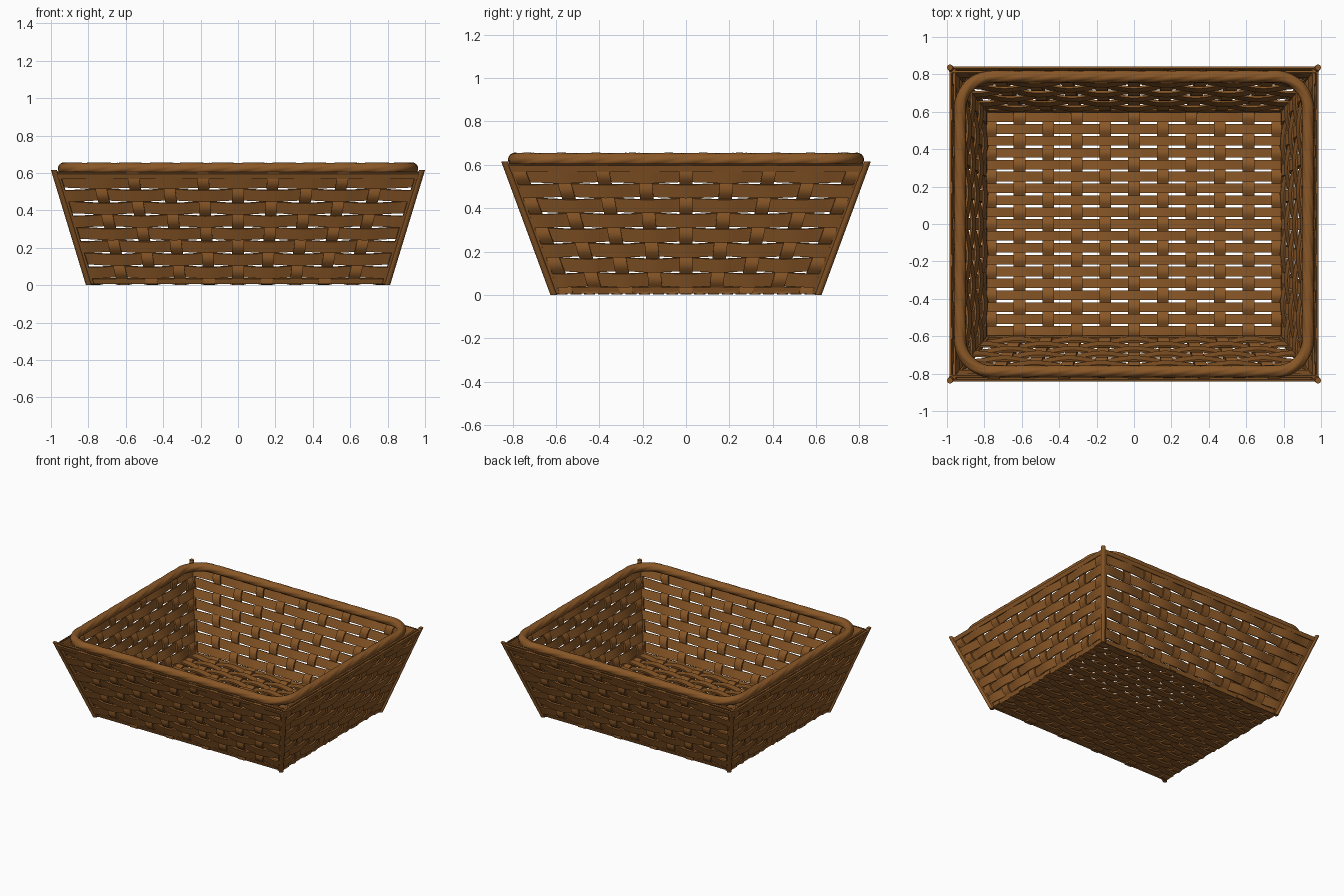
import bpy
import bmesh
from math import pi, cos, sin
from mathutils import Vector

cube = bpy.data.objects.get("Cube")
if cube:
    bpy.data.objects.remove(cube)

wicker = bpy.data.materials.new("wicker_brown")
wicker.use_nodes = True
COLOR = (0.25, 0.095, 0.02, 1)
wicker.diffuse_color = COLOR
wicker.node_tree.nodes["Principled BSDF"].inputs["Base Color"].default_value = COLOR

UP = Vector((0, 0, 1))
TOP = 0.6          # height of the woven walls
ROW0, ROW = 0.07, 0.0685
THICK, AMP = 0.012, 0.01


def lerp(a, b, t):
    return a + (b - a) * t


def finish(name, bm, angle=0.6):
    bmesh.ops.recalc_face_normals(bm, faces=bm.faces)
    mesh = bpy.data.meshes.new(name)
    bm.to_mesh(mesh)
    bm.free()
    mesh.materials.append(wicker)
    obj = bpy.data.objects.new(name, mesh)
    bpy.context.collection.objects.link(obj)
    bpy.ops.object.select_all(action="DESELECT")
    obj.select_set(True)
    bpy.context.view_layer.objects.active = obj
    bpy.ops.object.shade_smooth_by_angle(angle=angle)
    return obj


def skin(bm, rings, closed=False):
    """Join rings of points into a tube, capped unless closed."""
    rings = [[bm.verts.new(p) for p in ring] for ring in rings]
    n = len(rings[0])
    pairs = list(zip(rings, rings[1:]))
    if closed:
        pairs.append((rings[-1], rings[0]))
    else:
        bm.faces.new(rings[0])
        bm.faces.new(rings[-1])
    for a, b in pairs:
        for i in range(n):
            j = (i + 1) % n
            bm.faces.new((a[i], a[j], b[j], b[i]))


def ribbon(bm, points, across, normal, width, thick=THICK):
    """Flat cane strip following the points."""
    a, n = across * width / 2, normal * thick / 2
    skin(bm, [(p - a - n, p + a - n, p + a + n, p - a + n) for p in points])


def wave(u, v, phase):
    return AMP * phase * cos(pi * u) * cos(pi * v)


def wall(name, out, half, dist, pitch, phase):
    """Sloping woven wall; half, dist and pitch are (bottom, top) pairs."""
    along = UP.cross(out)
    slope = (out * (dist[1] - dist[0]) + UP * TOP).normalized()
    normal = along.cross(slope)

    def at(s, z, offset=0):
        return along * s + out * lerp(*dist, z / TOP) + UP * z + normal * offset

    # horizontal strips
    bm = bmesh.new()
    for j in range(8):
        z = ROW0 + ROW * j
        h, p = lerp(*half, z / TOP), lerp(*pitch, z / TOP)
        xs = [lerp(-h, h, i / 80) for i in range(81)]
        ribbon(bm, [at(x, z, wave(x / p, j, phase)) for x in xs], slope, normal, 0.064)
    finish(name + "_strips", bm)

    # upright stakes fanning outward
    bm = bmesh.new()
    for k in range(-4, 5):
        pts = []
        for i in range(57):
            z = lerp(0.012, TOP, i / 56)
            offset = -wave(k, (z - ROW0) / ROW, phase)
            pts.append(at(k * lerp(*pitch, z / TOP), z, offset))
        ribbon(bm, pts, along, normal, 0.062)
    finish(name + "_stakes", bm)

    # straight bands clamping the top edge, and a foot band
    bm = bmesh.new()
    for z, offset in ((0.587, 0.011), (0.587, -0.011), (0.022, 0)):
        h = lerp(*half, z / TOP)
        ribbon(bm, [at(-h, z, offset), at(h, z, offset)], slope, normal, 0.03)
    # edge stakes beside the corners
    for side in (-1, 1):
        pts = [at(side * (lerp(*half, z / TOP) - 0.012), z, 0.004) for z in (0.012, TOP)]
        ribbon(bm, pts, along, normal, 0.022, 0.022)
    finish(name + "_bands", bm)


for label, sign in (("front", -1), ("back", 1)):
    wall(label + "_wall", Vector((0, sign, 0)), (0.79, 0.975), (0.6, 0.825), (0.153, 0.188), -1)
for label, sign in (("right", -1), ("left", 1)):
    wall(label + "_wall", Vector((sign, 0, 0)), (0.6, 0.83), (0.785, 0.97), (0.137, 0.195), 1)

# Woven floor
X, Y = Vector((1, 0, 0)), Vector((0, 1, 0))
FX, FY, FZ = 0.153, 0.0635, 0.017
bm = bmesh.new()
for m in range(-9, 10):
    xs = [lerp(-0.785, 0.785, i / 80) for i in range(81)]
    ribbon(bm, [Vector((x, m * FY, FZ + wave(x / FX, m, 1))) for x in xs], Y, UP, 0.051)
finish("floor_strips", bm)
bm = bmesh.new()
for k in range(-5, 6):
    ys = [lerp(-0.6, 0.6, i / 120) for i in range(121)]
    ribbon(bm, [Vector((k * FX, y, FZ - wave(k, y / FY, 1))) for y in ys], X, UP, 0.062)
finish("floor_stakes", bm)

# Corner posts
bm = bmesh.new()
for sx in (-1, 1):
    for sy in (-1, 1):
        rings = []
        for x, y, z in ((0.797, 0.61, 0), (0.984, 0.837, 0.615)):
            rings.append([Vector((sx * x + 0.016 * cos(a), sy * y + 0.016 * sin(a), z))
                          for a in (pi * i / 5 for i in range(10))])
        skin(bm, rings)
finish("corner_posts", bm, 0.8)

# Rounded rim of twisted cane
RX, RY, RZ, CORNER, TUBE = 0.93, 0.788, 0.623, 0.17, 0.033
path = []
corners = ((1, 1), (-1, 1), (-1, -1), (1, -1))
for q, (sx, sy) in enumerate(corners):
    centre = Vector((sx * (RX - CORNER), sy * (RY - CORNER), RZ))
    for i in range(13):
        a = pi / 2 * (q + i / 12)
        d = Vector((cos(a), sin(a), 0))
        path.append((centre + d * CORNER, d))
    nx, ny = corners[(q + 1) % 4]
    nxt = Vector((nx * (RX - CORNER), ny * (RY - CORNER), RZ)) + d * CORNER
    start = path[-1][0]
    path += [(start.lerp(nxt, i / 40), d) for i in range(1, 40)]

STRANDS, SIDES = 5, 30
lengths = [0]
for (a, _), (b, _) in zip(path, path[1:] + path[:1]):
    lengths.append(lengths[-1] + (b - a).length)
rings = []
for (p, d), run in zip(path, lengths):
    twist = 2 * pi * 8 * run / lengths[-1]
    ring = []
    for i in range(SIDES):
        a = 2 * pi * i / SIDES
        r = TUBE * (0.92 + 0.08 * abs(sin(STRANDS * a / 2)))
        ring.append(p + d * r * cos(a + twist) + UP * r * sin(a + twist))
    rings.append(ring)
bm = bmesh.new()
skin(bm, rings, closed=True)
finish("rim", bm, 0.7)
